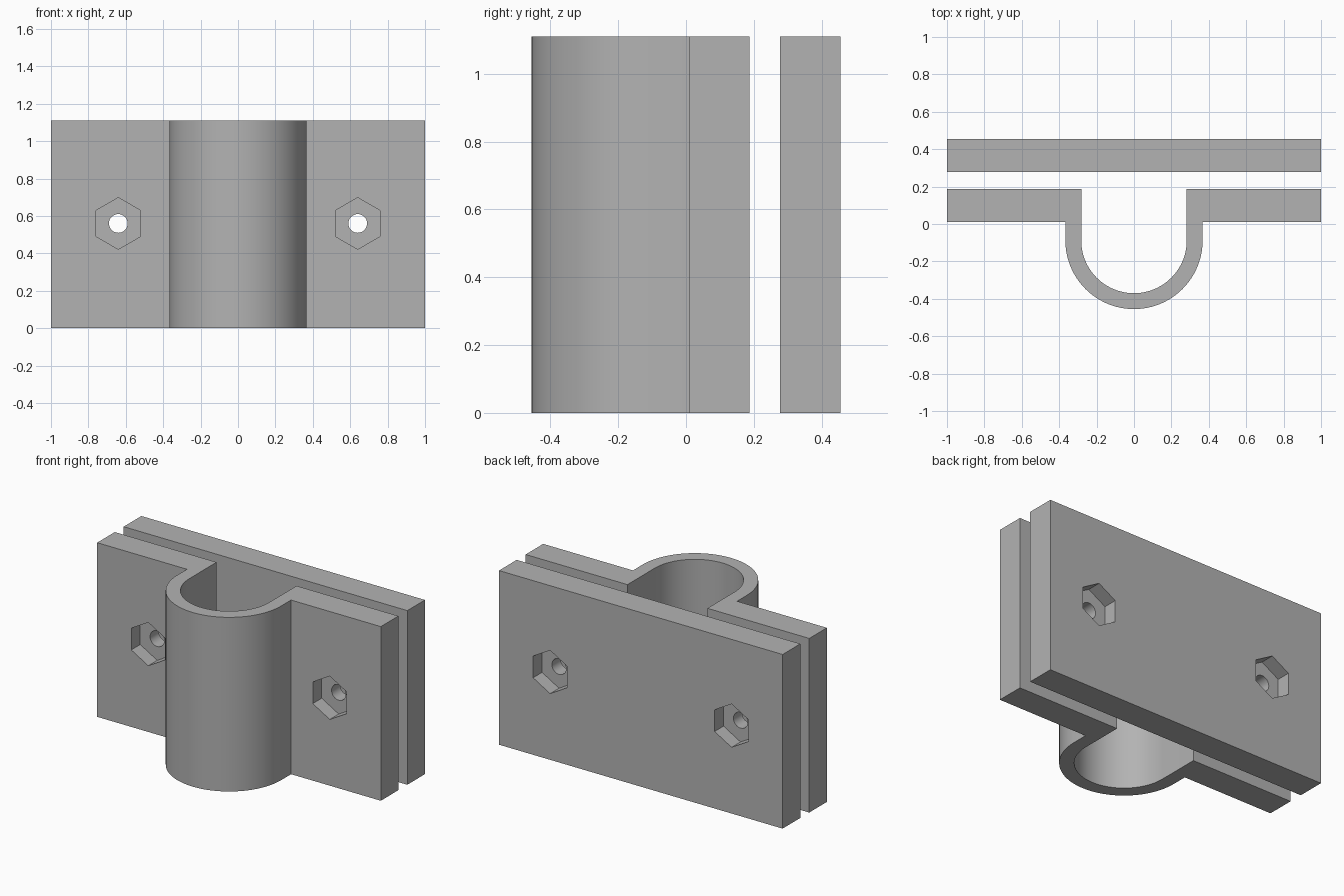
import bpy, bmesh
from math import pi, sin, cos, radians

if "Cube" in bpy.data.objects:
    bpy.data.objects.remove(bpy.data.objects["Cube"], do_unlink=True)

HEIGHT = 1.11
BOLT_X, BOLT_Z = 0.64, 0.56
POCKET = 0.09                      # depth of the hexagonal nut pockets
FLANGE = (0.01, 0.187)             # front and back y of the clamp flanges
PLATE = (0.277, 0.455)             # front and back y of the flat plate
ARC_Y, OUTER, INNER = -0.088, 0.367, 0.282

grey = bpy.data.materials.new("plain grey")
grey.use_nodes = True
colour = (0.45, 0.45, 0.45, 1)
grey.diffuse_color = colour
grey.node_tree.nodes["Principled BSDF"].inputs["Base Color"].default_value = colour


def extrude_profile(name, points):
    """Solid made by raising a closed x-y outline to the full height."""
    bm = bmesh.new()
    face = bm.faces.new([bm.verts.new((x, y, 0)) for x, y in points])
    top = bmesh.ops.extrude_face_region(bm, geom=[face])["geom"]
    bmesh.ops.translate(bm, vec=(0, 0, HEIGHT),
                        verts=[v for v in top if isinstance(v, bmesh.types.BMVert)])
    bmesh.ops.recalc_face_normals(bm, faces=bm.faces)
    mesh = bpy.data.meshes.new(name)
    bm.to_mesh(mesh)
    bm.free()
    mesh.materials.append(grey)
    obj = bpy.data.objects.new(name, mesh)
    bpy.context.collection.objects.link(obj)
    return obj


def cut_prism(obj, x, y0, y1, radius, sides):
    """Cut a prism running along y; its first corner points up."""
    bpy.ops.mesh.primitive_cylinder_add(
        vertices=sides, radius=radius, depth=y1 - y0,
        location=(x, (y0 + y1) / 2, BOLT_Z), rotation=(pi / 2, 0, 0))
    cutter = bpy.context.object
    cutter.hide_render = True
    cutter.data.materials.append(grey)
    mod = obj.modifiers.new("cut", 'BOOLEAN')
    mod.operation, mod.solver, mod.object = 'DIFFERENCE', 'EXACT', cutter
    bpy.context.view_layer.objects.active = obj
    bpy.ops.object.modifier_apply(modifier=mod.name)
    bpy.data.objects.remove(cutter, do_unlink=True)


def arc(radius, steps=48):
    """Half circle through the front, from -x to +x."""
    return [(-radius * cos(pi * i / steps), ARC_Y - radius * sin(pi * i / steps))
            for i in range(steps + 1)]


# Saddle clamp: two flanges joined by a U-shaped wall
front, back = FLANGE
clamp = extrude_profile("saddle_clamp", (
    [(-1, back), (-1, front), (-OUTER, front)] + arc(OUTER)
    + [(OUTER, front), (1, front), (1, back), (INNER, back)]
    + arc(INNER)[::-1] + [(-INNER, back)]))

# Flat backing plate
plate = extrude_profile("backing_plate", [
    (-1, PLATE[0]), (1, PLATE[0]), (1, PLATE[1]), (-1, PLATE[1])])

# Bolt holes and hexagonal pockets on the outward faces
for x in (-BOLT_X, BOLT_X):
    cut_prism(clamp, x, front - 0.1, front + POCKET, 0.138, 6)
    cut_prism(plate, x, PLATE[1] - POCKET, PLATE[1] + 0.1, 0.138, 6)
    for obj, (y0, y1) in ((clamp, FLANGE), (plate, PLATE)):
        cut_prism(obj, x, y0 - 0.1, y1 + 0.1, 0.05, 32)

# Smooth the curves, keep the edges sharp
for obj in (clamp, plate):
    bpy.ops.object.select_all(action='DESELECT')
    obj.select_set(True)
    bpy.context.view_layer.objects.active = obj
    bpy.ops.object.shade_smooth_by_angle(angle=radians(30))
